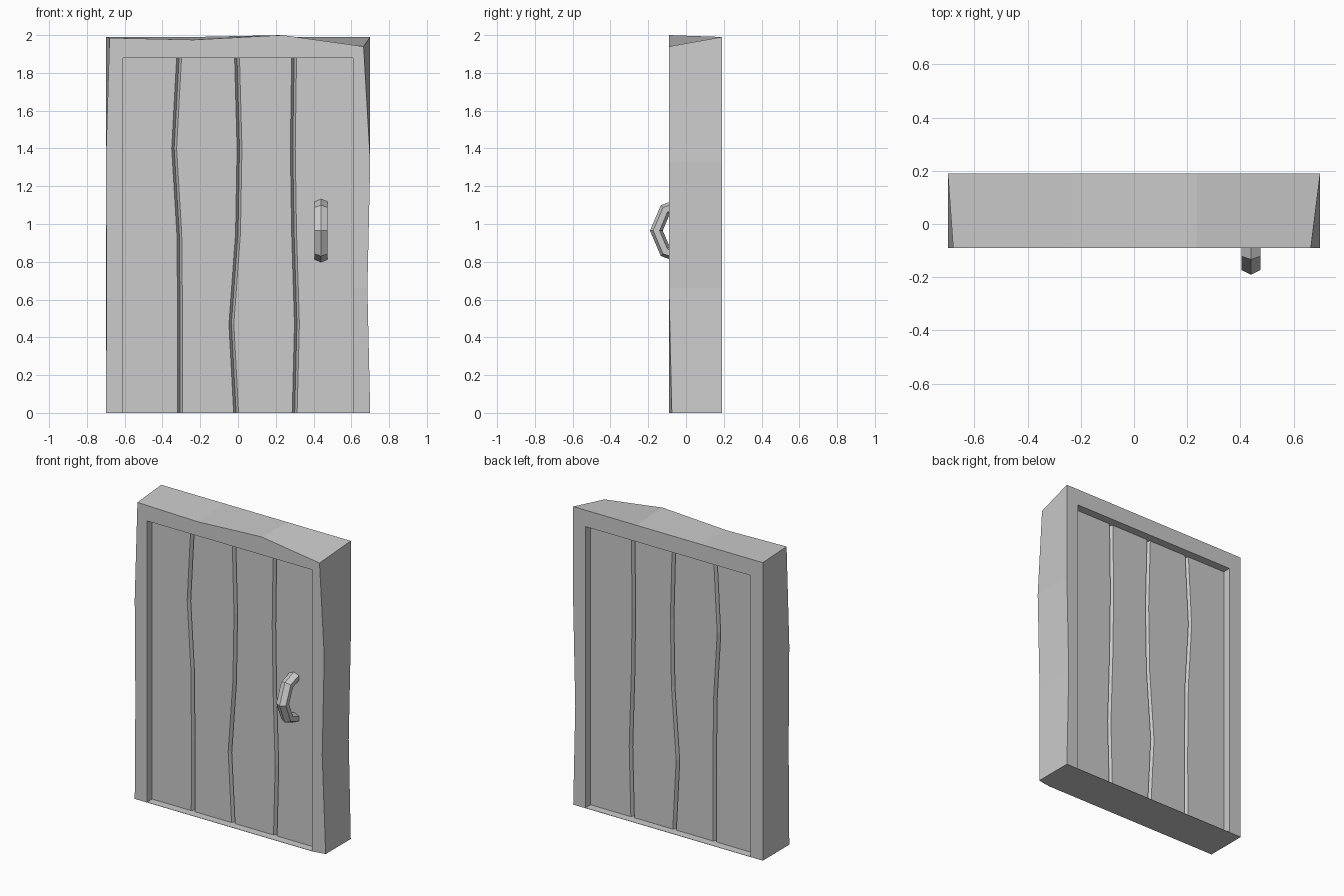
import bpy, bmesh, math
from mathutils import Vector

if "Cube" in bpy.data.objects:
    bpy.data.objects.remove(bpy.data.objects["Cube"])


def loft(name, rings, caps=True):
    """Skin a list of closed cross-sections into a flat-shaded mesh."""
    bm = bmesh.new()
    vs = [[bm.verts.new(p) for p in r] for r in rings]
    n = len(rings[0])
    for a, b in zip(vs, vs[1:]):
        for i in range(n):
            j = (i + 1) % n
            bm.faces.new((a[i], a[j], b[j], b[i]))
    if caps:
        bm.faces.new(vs[0])
        bm.faces.new(vs[-1])
    bmesh.ops.recalc_face_normals(bm, faces=bm.faces)
    me = bpy.data.meshes.new(name)
    bm.to_mesh(me)
    bm.free()
    ob = bpy.data.objects.new(name, me)
    bpy.context.collection.objects.link(ob)
    return ob


FRONT, BACK = -0.09, 0.19
IN_X, IN_Z = 0.61, 1.88

# Crooked door frame: (front outline, back outline, inner edge), left foot to right foot
frame = [
    ((-.70, 0), (-.70, 0), (-IN_X, 0)),
    ((-.695, .66), (-.70, .66), (-IN_X, .66)),
    ((-.70, 1.33), (-.70, 1.33), (-IN_X, 1.33)),
    ((-.68, 1.985), (-.70, 1.99), (-IN_X, IN_Z)),
    ((-.235, 1.975), (-.235, 1.99), (-.235, IN_Z)),
    ((.235, 2.0), (.235, 1.99), (.235, IN_Z)),
    ((.665, 1.94), (.70, 1.99), (IN_X, IN_Z)),
    ((.70, 1.33), (.70, 1.33), (IN_X, 1.33)),
    ((.685, .66), (.685, .66), (IN_X, .66)),
    ((.70, 0), (.70, 0), (IN_X, 0)),
]
rings = [[Vector((f[0], FRONT, f[1])), Vector((i[0], FRONT, i[1])),
          Vector((i[0], BACK, i[1])), Vector((b[0], BACK, b[1]))]
         for f, b, i in frame]
rings[-1][0].y = -0.075
loft("door_frame", rings)

# Thin sill closing the bottom of the opening
loft("sill", [[(x, FRONT, 0), (x, BACK, 0), (x, BACK, .002), (x, FRONT, .002)]
              for x in (-IN_X, IN_X)])

# Plank panel with wavy V grooves on both sides: (z, groove x positions)
levels = [
    (0, (-.308, -.01, .30)),
    (.47, (-.306, -.035, .312)),
    (.95, (-.311, 0, .297)),
    (1.4, (-.338, .008, .29)),
    (IN_Z, (-.312, -.005, .297)),
]
P_FRONT, P_BACK, HALF, DEEP = -0.035, 0.135, 0.013, 0.025
rings = []
for z, grooves in levels:
    line = [(-IN_X, 0)]
    for g in grooves:
        line += [(g - HALF, 0), (g, DEEP), (g + HALF, 0)]
    line.append((IN_X, 0))
    rings.append([(x, P_FRONT + d, z) for x, d in line] +
                 [(x, P_BACK - d, z) for x, d in reversed(line)])
loft("plank_panel", rings)

# Hexagonal bow handle: path in y, z with mitred joints
path = [Vector((y, z)) for y, z in
        ((-.03, .827), (-.11, .855), (-.157, .965), (-.11, 1.075), (-.03, 1.103))]
rings = []
for k, p in enumerate(path):
    d1 = (p - path[k - 1]).normalized() if k else None
    d2 = (path[k + 1] - p).normalized() if k < len(path) - 1 else None
    d1, d2 = d1 or d2, d2 or d1
    t = (d1 + d2).normalized()
    side = Vector((-t.y, t.x)) / t.dot(d1)
    ring = []
    for i in range(6):
        a = i * math.pi / 3
        q = p + side * 0.031 * math.cos(a)
        ring.append((.44 + 0.0405 * math.sin(a), q.x, q.y))
    rings.append(ring)
loft("handle", rings)
